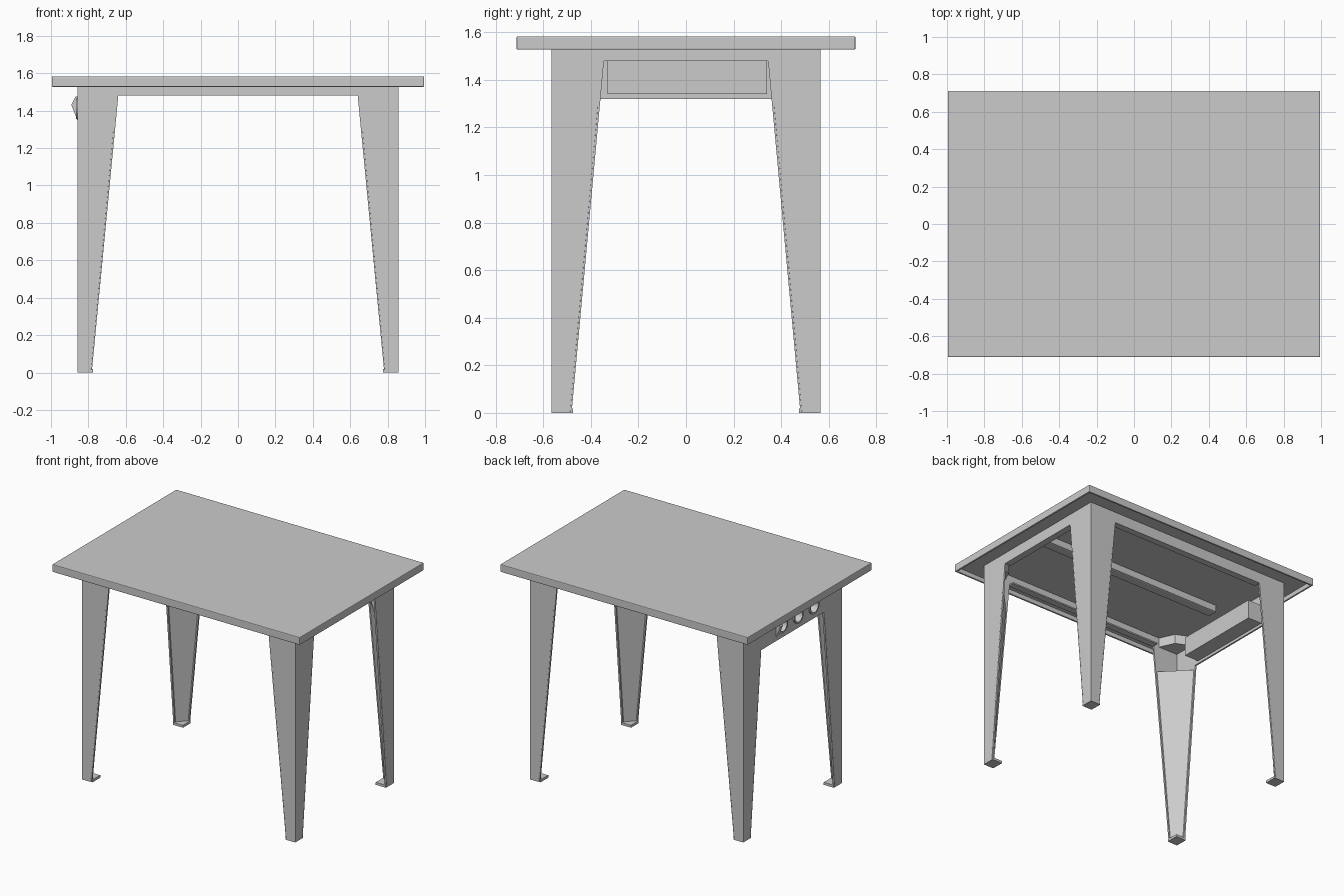
import bpy, bmesh, math
from mathutils import Vector, Matrix

if "Cube" in bpy.data.objects:
    bpy.data.objects.remove(bpy.data.objects["Cube"])

X, Y, TOP, T = 0.857, 0.566, 1.56, 0.012   # frame half sizes, frame top, sheet thickness


def finish(name, bm):
    bmesh.ops.recalc_face_normals(bm, faces=bm.faces)
    me = bpy.data.meshes.new(name)
    bm.to_mesh(me)
    bm.free()
    ob = bpy.data.objects.new(name, me)
    bpy.context.collection.objects.link(ob)
    return ob


def prism(name, pts, push):
    """Extrude a planar polygon along a vector."""
    bm = bmesh.new()
    f = bm.faces.new([bm.verts.new(p) for p in pts])
    new = bmesh.ops.extrude_face_region(bm, geom=[f])["geom"]
    if f.is_valid and f not in bm.faces:
        bm.faces.new(f.verts)
    bmesh.ops.translate(bm, verts=[g for g in new if isinstance(g, bmesh.types.BMVert)],
                        vec=Vector(push))
    # keep the solid closed
    bmesh.ops.holes_fill(bm, edges=[e for e in bm.edges if e.is_boundary])
    return finish(name, bm)


def box(name, lo, hi, bevel=0):
    pts = [(lo[0], lo[1], lo[2]), (hi[0], lo[1], lo[2]), (hi[0], hi[1], lo[2]), (lo[0], hi[1], lo[2])]
    ob = prism(name, pts, (0, 0, hi[2] - lo[2]))
    if bevel:
        m = ob.modifiers.new("bevel", "BEVEL")
        m.width, m.segments = bevel, 2
    return ob


def cylinder(name, r, depth, loc):
    bm = bmesh.new()
    bmesh.ops.create_cone(bm, cap_ends=True, segments=32, radius1=r, radius2=r, depth=depth,
                          matrix=Matrix.Translation(loc) @ Matrix.Rotation(math.pi / 2, 4, "Y"))
    return finish(name, bm)


def cut(ob, cutter):
    cutter.hide_render = True
    cutter.hide_set(True)
    m = ob.modifiers.new("cut", "BOOLEAN")
    m.operation, m.object, m.solver = "DIFFERENCE", cutter, "EXACT"


def arch(w, foot, inner, rail):
    """Outline of two tapered leg faces joined by a rail."""
    return [(-w, 0), (foot - w, 0), (-inner, rail), (inner, rail),
            (w - foot, 0), (w, 0), (w, TOP), (-w, TOP)]


# Table top: a shallow tray turned upside down
top = box("table_top", (-0.995, -0.712, 1.527), (0.995, 0.712, 1.583))
cut(top, box("top_recess_cutter", (-0.98, -0.697, 1.45), (0.98, 0.697, 1.56)))
m = top.modifiers.new("bevel", "BEVEL")
m.width, m.segments = 0.005, 2

# Folded sheet sides, each with leg faces and rail in one piece
for s, n in ((-1, "front"), (1, "back")):
    prism(n + "_frame", [(u, s * Y, z) for u, z in arch(X, 0.075, 0.64, 1.48)], (0, -s * T, 0))
    y = sorted((s * Y, s * (Y - 0.05)))
    box(n + "_rail_lip", (-0.64, y[0], 1.48), (0.64, y[1], 1.49))
prism("right_frame", [(X, u, z) for u, z in arch(Y, 0.085, 0.345, 1.48)], (-T, 0, 0))
box("right_rail_lip", (X - 0.05, -0.345, 1.48), (X, 0.345, 1.49))
left = prism("left_frame", [(-X, u, z) for u, z in arch(Y, 0.085, 0.36, 1.32)], (T, 0, 0))

# Inner diagonal leg plates, foot pads and corner brackets
for sx in (-1, 1):
    for sy in (-1, 1):
        tag = ("left" if sx < 0 else "right") + ("_front" if sy < 0 else "_back")
        n = Vector((sx, sy, 0)).normalized() * 0.006
        h = 1.29
        prism(tag + "_leg_plate",
              [(sx * 0.782, sy * (Y - 0.004), 0), (sx * (X - 0.004), sy * 0.483, 0),
               (sx * (X - 0.004), sy * 0.366, h), (sx * 0.662, sy * (Y - 0.004), h)], n)
        xs = sorted((sx * 0.775, sx * (X - 0.002)))
        ys = sorted((sy * 0.475, sy * (Y - 0.002)))
        box(tag + "_foot", (xs[0], ys[0], 0), (xs[1], ys[1], 0.018))
        prism(tag + "_bracket",
              [(sx * (X - 0.17), sy * (Y - 0.01), 1.49), (sx * (X - 0.12), sy * (Y - 0.12), 1.49),
               (sx * (X - 0.01), sy * (Y - 0.17), 1.49), (sx * (X - 0.01), sy * (Y - 0.01), 1.49)],
              (0, 0, 0.07))

# Support bar under the top
box("support_bar", (-0.70, -0.04, 1.505), (0.82, 0.04, 1.562), 0.01)

# Socket housing behind the deep left rail
housing = box("socket_housing", (-X + T, -0.33, 1.34), (-0.73, 0.34, 1.48))

# Round sockets with raised collars, cut into the rail
for i, y in enumerate((0.12, -0.06, -0.24)):
    hole = cylinder(f"socket_cutter_{i}", 0.042, 0.12, (-X, y, 1.41))
    cut(left, hole)
    cut(housing, hole)
    collar = cylinder(f"socket_collar_{i}", 0.054, 0.012, (-X - 0.004, y, 1.41))
    cut(collar, hole)

# Hinged flap beside the sockets
prism("socket_flap", [(-X, 0.16, 1.475), (-X - 0.012, 0.16, 1.475), (-X - 0.034, 0.16, 1.43),
                      (-X, 0.16, 1.345)], (0, 0.03, 0))
